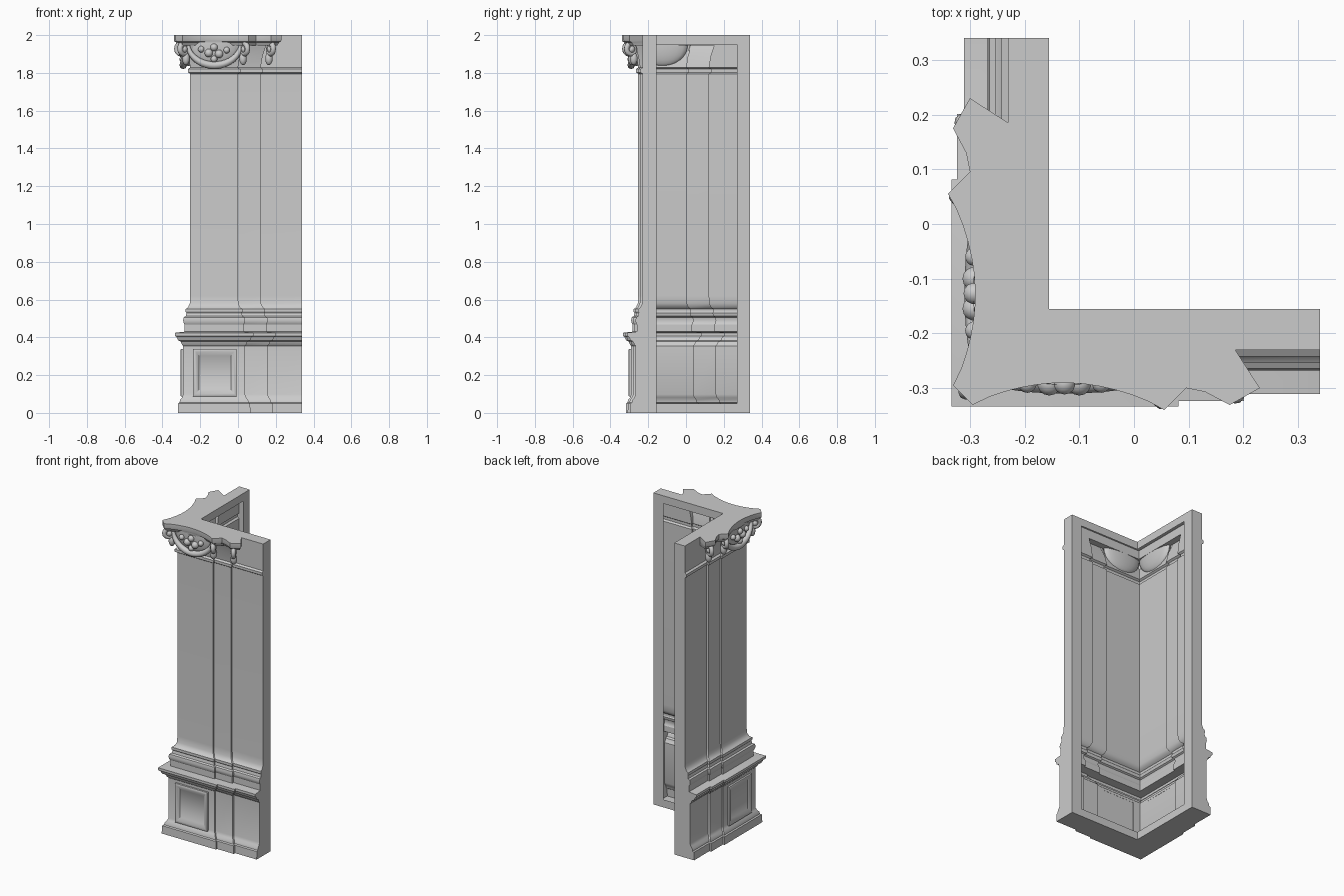
import bpy, bmesh, math
from mathutils import Vector, Matrix

if "Cube" in bpy.data.objects:
    bpy.data.objects.remove(bpy.data.objects["Cube"])

END, BACK, TOP = 0.34, -0.155, 2.0


def finish(bm, name, mirror=True, angle=32):
    """Mirror across the diagonal x = y, weld, shade and link."""
    if mirror:
        ret = bmesh.ops.duplicate(bm, geom=bm.verts[:] + bm.edges[:] + bm.faces[:])["geom"]
        for v in ret:
            if isinstance(v, bmesh.types.BMVert):
                v.co.x, v.co.y = v.co.y, v.co.x
        bmesh.ops.reverse_faces(bm, faces=[f for f in ret if isinstance(f, bmesh.types.BMFace)])
        bmesh.ops.remove_doubles(bm, verts=bm.verts[:], dist=1e-5)
    bmesh.ops.recalc_face_normals(bm, faces=bm.faces[:])
    me = bpy.data.meshes.new(name)
    bm.to_mesh(me)
    bm.free()
    ob = bpy.data.objects.new(name, me)
    bpy.context.collection.objects.link(ob)
    bpy.ops.object.select_all(action='DESELECT')
    ob.select_set(True)
    bpy.context.view_layer.objects.active = ob
    bpy.ops.object.shade_smooth_by_angle(angle=math.radians(angle))
    return ob


def bridge(bm, rows, closed=False):
    for a, b in zip(rows, rows[1:]):
        n = len(a)
        for i in range(n if closed else n - 1):
            j = (i + 1) % n
            bm.faces.new((a[i], a[j], b[j], b[i]))


def tube(bm, pts, radii, side, n=8):
    """Round tube along pts; side is the normal of the plane the path lies in."""
    rows = []
    for i, p in enumerate(pts):
        t = (pts[min(i + 1, len(pts) - 1)] - pts[max(i - 1, 0)]).normalized()
        o = t.cross(side).normalized()
        rows.append([bm.verts.new(p + radii[i] * (math.cos(k * math.tau / n) * o
                     + math.sin(k * math.tau / n) * side)) for k in range(n)])
    bridge(bm, rows, True)
    bm.faces.new(rows[0])
    bm.faces.new(rows[-1])


def ball(bm, centre, scale, u=14, v=9):
    m = Matrix.Translation(centre) @ Matrix.Diagonal((*scale, 1))
    return bmesh.ops.create_uvsphere(bm, u_segments=u, v_segments=v, radius=1, matrix=m)["verts"]


# Stepped corner pilaster shell: (height, pilaster projection, wall projection)
profile = [(z, d, d) for z, d in (
    (0, .066), (.05, .064), (.055, .056), (.068, .054), (.082, .043), (.098, .037),
    (.355, .037), (.362, .044), (.378, .05), (.384, .064), (.402, .072), (.408, .081),
    (.424, .081), (.43, .03), (.468, .03), (.474, .034), (.49, .038), (.506, .034),
    (.512, .024), (.53, .02), (.536, .024), (.55, .024), (.558, .012), (.58, .002),
    (.62, 0), (1.795, 0), (1.803, .012), (1.82, .012), (1.828, 0))]
profile += [(1.89, .01, 0), (1.935, .025, 0), (1.965, .035, 0), (TOP, .035, 0)]
bm = bmesh.new()
rows = []
for z, d, w in profile:
    a, b, c = .253 + d, .243 + d, .23 + w
    plan = [(-a, -a), (d, -a), (d, -b), (.12 + d, -b), (.12 + d, -c), (END, -c)]
    rows.append([bm.verts.new((x, y, z)) for x, y in plan])
bridge(bm, rows)
low = [bm.verts.new((x, BACK, 0)) for x in (END, BACK)]
high = [bm.verts.new((x, BACK, TOP)) for x in (END, BACK)]
bm.faces.new(rows[0] + low)
bm.faces.new(rows[-1] + high)
bm.faces.new([r[-1] for r in rows] + [high[0], low[0]])
finish(bm, "corner_pilaster_shell")

# Open rectangular frame on the back of each arm
bm = bmesh.new()
for x0, x1, z0, z1 in ((.27, END, 0, TOP), (BACK, .27, 0, .05), (BACK, .27, 1.95, TOP)):
    bm.faces.new([bm.verts.new((x, BACK, z)) for x, z in ((x0, z0), (x1, z0), (x1, z1), (x0, z1))])
finish(bm, "back_frame")

# Raised and sunk pedestal panel
bm = bmesh.new()
rows = []
for hx, hz, v in ((.115, .125, .289), (.115, .125, .302), (.108, .118, .305),
                  (.1, .11, .304), (.085, .09, .292)):
    rows.append([bm.verts.new((-.122 + sx * hx, -v, .213 + sz * hz))
                 for sx, sz in ((-1, -1), (1, -1), (1, 1), (-1, 1))])
bridge(bm, rows, True)
bm.faces.new(rows[-1])
finish(bm, "pedestal_panel")

# Abacus slab with concave sides and pointed horns
bm = bmesh.new()
half = [Vector((-.295 + .35 * t, -.331 - .009 * t + .045 * math.sin(math.pi * t) ** .8))
        for t in [i / 12 for i in range(13)]]
half += [Vector(p) for p in ((.095, -.3), (.13, -.307), (.175, -.331), (.23, -.3), (.185, -.23))]
outline = [Vector((p.y, p.x)) for p in reversed(half)] + half
inner = [Vector((-.23, -.23))]
rows = []
for z, s in ((1.945, .022), (1.962, .012), (1.966, .003), (1.975, 0), (TOP, 0)):
    ring = []
    for i, p in enumerate(outline):
        q = p.copy()
        if 0 < i < len(outline) - 1:
            if i >= len(half):
                q.y += s
            else:
                q.x += s
            if abs(p.x - .23) < 1e-4:
                q.x -= s
            if abs(p.y - .23) < 1e-4:
                q.y -= s
        ring.append(q)
    rows.append([bm.verts.new((q.x, q.y, z)) for q in ring + inner])
bridge(bm, rows, True)
bm.faces.new(rows[0])
bm.faces.new(rows[-1])
finish(bm, "abacus", mirror=False)

# Hanging swag with a bowl of fruit on each capital face
bm = bmesh.new()
ts = [math.pi * i / 20 for i in range(21)]
tube(bm, [Vector((-.125 - .14 * math.cos(t), -.278 - .012 * math.sin(t), 1.955 - .115 * math.sin(t)))
          for t in ts], [.009 + .011 * math.sin(t) for t in ts], Vector((0, 1, 0)))
finish(bm, "capital_swag", angle=50)

bm = bmesh.new()
ball(bm, (-.125, -.262, 1.95), (.135, .032, .115), 20, 12)
bmesh.ops.bisect_plane(bm, geom=bm.verts[:] + bm.edges[:] + bm.faces[:], plane_co=(0, 0, 1.96),
                       plane_no=(0, 0, 1), clear_outer=True)
finish(bm, "swag_bowl", angle=50)

bm = bmesh.new()
for x, z, r in ((-.155, 1.905, .022), (-.1, 1.9, .022), (-.127, 1.873, .018),
                (-.195, 1.925, .017), (-.06, 1.92, .017), (-.127, 1.935, .02)):
    ball(bm, (x, -.292, z), (r, r, r))
finish(bm, "swag_fruit", angle=50)


# Volutes with drop leaves beneath the horns
def volute(bm, x, y, direction):
    e = Vector((*direction, 0)).normalized()
    side = e.cross(Vector((0, 0, 1)))
    c = Vector((x, y, 1.925))
    ts = [i / 28 for i in range(29)]
    pts = [c + (.032 - .022 * t) * (math.cos(1.6 - 10.5 * t) * e
           + Vector((0, 0, math.sin(1.6 - 10.5 * t)))) for t in ts]
    tube(bm, pts, [.015 - .006 * t for t in ts], side)
    ball(bm, c, (.02, .02, .02))
    ball(bm, c - .016 * e - Vector((0, 0, .05)), (.02, .02, .034))


bm = bmesh.new()
volute(bm, .035, -.3, (.6, -1))
volute(bm, .172, -.29, (.6, -1))
finish(bm, "side_volutes", angle=50)
bm = bmesh.new()
volute(bm, -.287, -.287, (-1, -1))
finish(bm, "corner_volute", mirror=False, angle=50)
